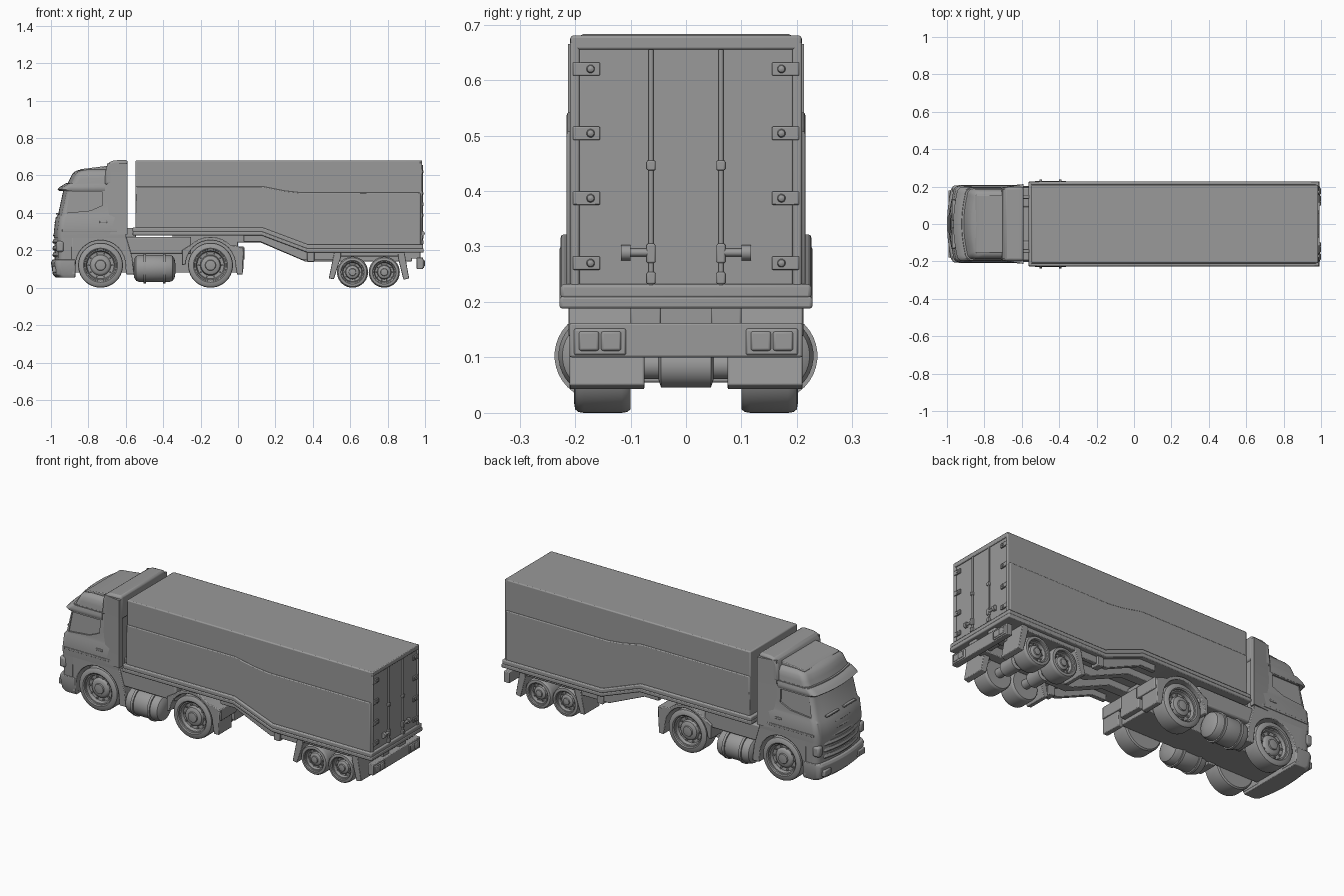
import bpy, bmesh
from math import sin, cos, pi, radians
from mathutils import Vector

paint = bpy.data.materials.new("dark_grey")
paint.diffuse_color = (0.32, 0.32, 0.32, 1)


def finish(name, bm, bevel=0.0):
    bmesh.ops.recalc_face_normals(bm, faces=bm.faces)
    me = bpy.data.meshes.new(name)
    bm.to_mesh(me)
    bm.free()
    me.materials.append(paint)
    ob = bpy.data.objects.new(name, me)
    bpy.context.collection.objects.link(ob)
    if bevel:
        m = ob.modifiers.new("bevel", 'BEVEL')
        m.width, m.segments, m.limit_method = bevel, 2, 'ANGLE'
        m.angle_limit = radians(35)
    return ob


def skin(name, rings, bevel=0.0):
    """Join equal-length closed rings of points and cap both ends."""
    bm = bmesh.new()
    vs = [[bm.verts.new(p) for p in r] for r in rings]
    n = len(vs[0])
    for a, b in zip(vs, vs[1:]):
        for i in range(n):
            bm.faces.new((a[i], a[(i + 1) % n], b[(i + 1) % n], b[i]))
    bm.faces.new(vs[0])
    bm.faces.new(vs[-1])
    return finish(name, bm, bevel)


def prism(name, pts, y0, y1, bevel=0.0):
    return skin(name, [[(x, y, z) for x, z in pts] for y in (y0, y1)], bevel)


def box(name, x0, x1, y0, y1, z0, z1, bevel=0.004):
    return prism(name, [(x0, z0), (x1, z0), (x1, z1), (x0, z1)], y0, y1, bevel)


def pair(fn, name, *a):
    """Call a part builder for both sides; y values are given as a tuple."""
    for s, side in ((1, "left"), (-1, "right")):
        args = []
        for v in a:
            args += [s * v[0], s * v[1]] if isinstance(v, tuple) else [v]
        fn(name + "_" + side, *args)


def lathe(name, prof, loc, axis, n=36):
    """Revolve (radius, offset) points about a line through loc."""
    d = Vector(axis)
    u = d.orthogonal().normalized()
    w = d.cross(u)
    c = Vector(loc)
    return skin(name, [[c + d * t + (u * cos(2 * pi * i / n) + w * sin(2 * pi * i / n)) * r
                        for i in range(n)] for r, t in prof])


def arc(cx, cz, r, a0, a1, n=16):
    return [(cx + r * cos(radians(a0 + (a1 - a0) * i / n)),
             cz + r * sin(radians(a0 + (a1 - a0) * i / n))) for i in range(n + 1)]


def plan(xf, xb, w, z, r=0.035, bow=0.018):
    """Cab outline seen from above: bowed nose with rounded corners."""
    half = [(xf + bow + r * (1 - cos(a)), w - r * (1 - sin(a)))
            for a in [pi / 2 * (1 - i / 6) for i in range(7)]]
    out = [(xb, -w, z)] + [(x, -y, z) for x, y in half]
    for i in range(1, 10):
        t = -1 + i / 5
        out.append((xf + bow * t * t, t * (w - r), z))
    return out + [(x, y, z) for x, y in reversed(half)] + [(xb, w, z)]


def loft(name, levels, bevel=0.0):
    return skin(name, [plan(xf, xb, w, z) for z, xf, xb, w in levels], bevel)


# Cab shell, visor, roof and bumper
cab = loft("cab_body", [(0.265, -0.985, -0.60, 0.203), (0.30, -0.985, -0.60, 0.205),
                        (0.375, -0.975, -0.60, 0.205), (0.39, -0.962, -0.60, 0.200),
                        (0.53, -0.932, -0.60, 0.192), (0.56, -0.92, -0.60, 0.190)])
loft("sun_visor", [(0.518, -0.958, -0.71, 0.194), (0.526, -0.966, -0.71, 0.198),
                   (0.54, -0.95, -0.71, 0.198), (0.556, -0.925, -0.71, 0.194)])
loft("cab_roof", [(0.55, -0.915, -0.62, 0.190), (0.585, -0.897, -0.62, 0.187),
                  (0.61, -0.885, -0.62, 0.182), (0.624, -0.868, -0.62, 0.172),
                  (0.632, -0.84, -0.62, 0.158)])
prism("roof_ramp", [(-0.85, 0.625), (-0.62, 0.625), (-0.62, 0.652), (-0.71, 0.65),
                    (-0.84, 0.634)], -0.155, 0.155, 0.004)
prism("wind_deflector", [(-0.715, 0.55), (-0.59, 0.55), (-0.59, 0.683), (-0.66, 0.681),
                         (-0.69, 0.672), (-0.705, 0.645)], -0.197, 0.197, 0.012)
# Side deflectors flare outward toward the trailer
for s in (1, -1):
    skin(f"side_deflector_{s}", [[(x, s * y, z) for x, y in ((-0.7, 0.185), (-0.7, 0.194 + k),
                                                            (-0.592, 0.213), (-0.592, 0.185))]
                                 for z, k in ((0.285, 0.009), (0.4, 0.004), (0.53, 0), (0.665, 0))])
loft("front_bumper", [(0.055, -0.975, -0.87, 0.195), (0.07, -0.99, -0.87, 0.202),
                      (0.135, -1.0, -0.87, 0.206), (0.15, -0.992, -0.87, 0.205)], 0.003)
loft("cab_nose", [(0.145, -0.98, -0.885, 0.2), (0.27, -0.982, -0.885, 0.203)])
for i in range(6):
    z = 0.165 + i * 0.035
    xf = -0.993 + max(0, i - 2) * 0.004
    loft(f"grille_slat_{i}", [(z, xf + 0.006, -0.95, 0.163), (z + 0.008, xf, -0.95, 0.165),
                              (z + 0.022, xf + 0.005, -0.95, 0.163)])
pair(box, "headlight", -0.972, -0.93, (0.165, 0.206), 0.19, 0.25, 0.012)
pair(box, "fog_light", -0.992, -0.95, (0.12, 0.18), 0.08, 0.115, 0.005)
pair(box, "windscreen_wiper", -0.973, -0.955, (0.02, 0.13), 0.392, 0.4, 0.002)

# Side windows are recessed into the cab wall
for s in (1, -1):
    q = [(-0.918, 0.4), (-0.79, 0.412), (-0.725, 0.44), (-0.725, 0.512), (-0.9, 0.512)]
    cut = skin(f"window_cutter_{s}", [[(x, s * (0.2 - 0.057 * (z - 0.39) + k), z) for x, z in q]
                                      for k in (-0.009, 0.02)])
    cut.hide_render = True
    cut.hide_viewport = True
    m = cab.modifiers.new("window", 'BOOLEAN')
    m.object, m.operation, m.solver = cut, 'DIFFERENCE', 'EXACT'
    box(f"door_handle_{s}", -0.74, -0.7, s * 0.2, s * 0.209, 0.345, 0.357, 0.003)
    box(f"door_trim_{s}", -0.94, -0.6, s * 0.2, s * 0.208, 0.3, 0.312, 0.002)

# Front and rear wheel arches of the tractor
FX, RX, WZ = -0.735, -0.147, 0.12
front_arch = [(-0.89, 0.28), (-0.89, 0.07), (-0.868, 0.07)] + arc(FX, WZ, 0.133, 180, 0) + \
    [(-0.598, 0.07), (-0.555, 0.07), (-0.565, 0.16), (-0.6, 0.28)]
pair(prism, "front_wheel_arch", front_arch, (0.09, 0.203), 0.004)
rear_arch = arc(RX, WZ, 0.133, 178, 0) + [(-0.005, 0.07), (0.025, 0.07), (0.03, 0.21), (-0.01, 0.225)] \
    + arc(RX, WZ, 0.152, 45, 135, 8) + [(-0.3, 0.2), (-0.3, 0.12)]
pair(prism, "rear_wheel_arch", rear_arch, (0.09, 0.208), 0.004)
pair(box, "side_fairing", -0.6, -0.25, (0.09, 0.195), 0.18, 0.272, 0.008)
pair(box, "rear_lamp_box", 0.0, 0.035, (0.06, 0.2), 0.15, 0.215)
box("tractor_chassis", -0.9, 0.0, -0.1, 0.1, 0.08, 0.265)
box("tractor_tail", -0.02, 0.03, -0.07, 0.07, 0.1, 0.22)
pair(box, "cab_mount", -0.6, -0.545, (0.135, 0.155), 0.27, 0.32, 0.004)
lathe("coupling_plate", [(0.09, 0), (0.09, 0.04)], (RX, 0, 0.25), (0, 0, 1))

# Side tanks with straps
tank = [(0.02, -0.113), (0.05, -0.108), (0.066, -0.098), (0.073, -0.08),
        (0.073, 0.08), (0.066, 0.098), (0.05, 0.108), (0.02, 0.113)]
for s in (1, -1):
    lathe(f"fuel_tank_{s}", tank, (-0.447, s * 0.157, 0.103), (1, 0, 0))
    for dx in (-0.052, 0.052):
        lathe(f"tank_strap_{s}_{dx}", [(0.08, -0.007), (0.08, 0.007)],
              (-0.447 + dx, s * 0.157, 0.103), (1, 0, 0))


# Wheels: tyre, dished rim, hub and nuts
def wheel(name, x, z, r, s, hub):
    prof = [(0.45, 0.1), (0.92, 0.1), (0.98, 0.106), (1, 0.116), (1, 0.184), (0.98, 0.194),
            (0.92, 0.2), (0.76, 0.202), (0.71, 0.198), (0.7, 0.19), (0.65, 0.189), (0.6, 0.172),
            (0.46, 0.17), (0.42, hub - 0.012), (0.36, hub - 0.008), (0.24, hub - 0.006),
            (0.22, hub), (0.08, hub + 0.002)]
    lathe(name, [(r * a, b) for a, b in prof], (x, 0, z), (0, s, 0), 40)
    for i in range(10):
        a = 2 * pi * i / 10
        lathe(f"{name}_nut_{i}", [(r * 0.045, 0.165), (r * 0.045, 0.18)],
              (x + r * 0.53 * cos(a), 0, z + r * 0.53 * sin(a)), (0, s, 0), 6)


TW = (0.612, 0.782)
for s in (1, -1):
    wheel(f"front_wheel_{s}", FX, WZ, 0.12, s, 0.19)
    wheel(f"drive_wheel_{s}", RX, WZ, 0.12, s, 0.198)
    for i, x in enumerate(TW):
        wheel(f"trailer_wheel_{i}_{s}", x, 0.083, 0.083, s, 0.195)
for i, x in enumerate(TW):
    lathe(f"trailer_axle_{i}", [(0.025, -0.12), (0.025, -0.05), (0.04, -0.045), (0.04, 0.045),
                                (0.025, 0.05), (0.025, 0.12)], (x, 0, 0.086), (0, 1, 0))


# Trailer box with a thicker lower panel and stepped side rails
def band(lo, hi, x0, x1):
    """Strip that follows the dropped trailer floor, offset by lo and hi."""
    path = [(x0, 0.28), (0.13, 0.28), (0.37, 0.19), (x1, 0.19)]
    return [(x, z + lo) for x, z in path] + [(x, z + hi) for x, z in reversed(path)]


floor = [(-0.548, 0.30), (0.13, 0.30), (0.37, 0.21), (0.975, 0.21)]
prism("trailer_box", floor + [(0.975, 0.68), (-0.548, 0.68)], -0.209, 0.209, 0.006)
prism("lower_side_panel", floor + [(0.975, 0.508), (0.34, 0.508), (0.25, 0.518),
                                   (0.13, 0.542), (-0.546, 0.542)], -0.215, 0.215, 0.005)
prism("lower_rail", band(-0.002, 0.02, -0.563, 0.992), -0.228, 0.228, 0.005)
prism("upper_rail", band(0.016, 0.042, -0.563, 0.99), -0.226, 0.226, 0.006)
pair(prism, "trailer_beam", [(-0.35, 0.245), (0.12, 0.242), (0.36, 0.14), (0.93, 0.14),
                             (0.93, 0.2), (0.37, 0.2), (0.13, 0.29), (-0.35, 0.29)],
     (0.045, 0.1), 0.004)
pair(prism, "outer_beam", [(0.03, 0.245), (0.12, 0.245), (0.34, 0.15), (0.52, 0.15),
                           (0.52, 0.2), (0.37, 0.2), (0.13, 0.29), (0.03, 0.29)], (0.175, 0.2), 0.003)
pair(box, "landing_leg_mount", 0.37, 0.408, (0.16, 0.212), 0.138, 0.192)
for i, x in enumerate((0.45, 0.697, 0.9)):
    box(f"cross_member_{i}", x - 0.02, x + 0.02, -0.1, 0.1, 0.15, 0.2)

# Trailer mudguards and flaps
pair(box, "trailer_mudguard", 0.53, 0.87, (0.09, 0.205), 0.168, 0.192)
pair(prism, "front_mudflap", [(0.485, 0.05), (0.512, 0.045), (0.55, 0.16), (0.55, 0.19), (0.515, 0.19)],
     (0.075, 0.208), 0.003)
pair(prism, "rear_mudflap", [(0.915, 0.05), (0.885, 0.042), (0.855, 0.16), (0.855, 0.19), (0.89, 0.19)],
     (0.075, 0.21), 0.003)

# Rear door frame, doors, lock rods and hinges
box("frame_top", 0.965, 0.985, -0.208, 0.208, 0.655, 0.68)
pair(box, "frame_side", 0.965, 0.985, (0.192, 0.209), 0.22, 0.67)
box("rear_doors", 0.965, 0.979, -0.192, 0.192, 0.225, 0.656, 0.002)
for s in (1, -1):
    y = s * 0.063
    lathe(f"lock_rod_{s}", [(0.005, 0.23), (0.005, 0.655)], (0.983, y, 0), (0, 0, 1), 12)
    for z0, z1 in ((0.232, 0.254), (0.27, 0.305), (0.437, 0.455)):
        box(f"rod_clamp_{s}_{z0}", 0.975, 0.992, y - 0.008, y + 0.008, z0, z1, 0.003)
    lathe(f"lock_handle_{s}", [(0.007, 0.06), (0.007, 0.1), (0.014, 0.1), (0.014, 0.117)],
          (0.985, 0, 0.289), (0, s, 0), 16)
    for z in (0.27, 0.387, 0.504, 0.62):
        box(f"hinge_plate_{s}_{z}", 0.975, 0.987, s * 0.155, s * 0.204, z - 0.012, z + 0.012, 0.002)
        lathe(f"hinge_bolt_{s}_{z}", [(0.008, 0), (0.006, 0.005), (0.002, 0.007)],
              (0.986, s * 0.172, z), (1, 0, 0), 12)

# Rear light bar
box("light_bar", 0.955, 0.99, -0.21, 0.21, 0.1, 0.162)
pair(box, "light_bar_bracket", 0.92, 0.975, (0.045, 0.1), 0.155, 0.195)
pair(box, "tail_light_housing", 0.98, 0.995, (0.108, 0.202), 0.104, 0.152)
for y0 in (0.117, 0.157):
    pair(box, f"tail_light_{y0}", 0.985, 0.999, (y0, y0 + 0.036), 0.112, 0.147)

# Smooth shading with sharp creases kept
bpy.ops.object.select_all(action='SELECT')
bpy.context.view_layer.objects.active = cab
bpy.ops.object.shade_smooth_by_angle(angle=radians(35))
